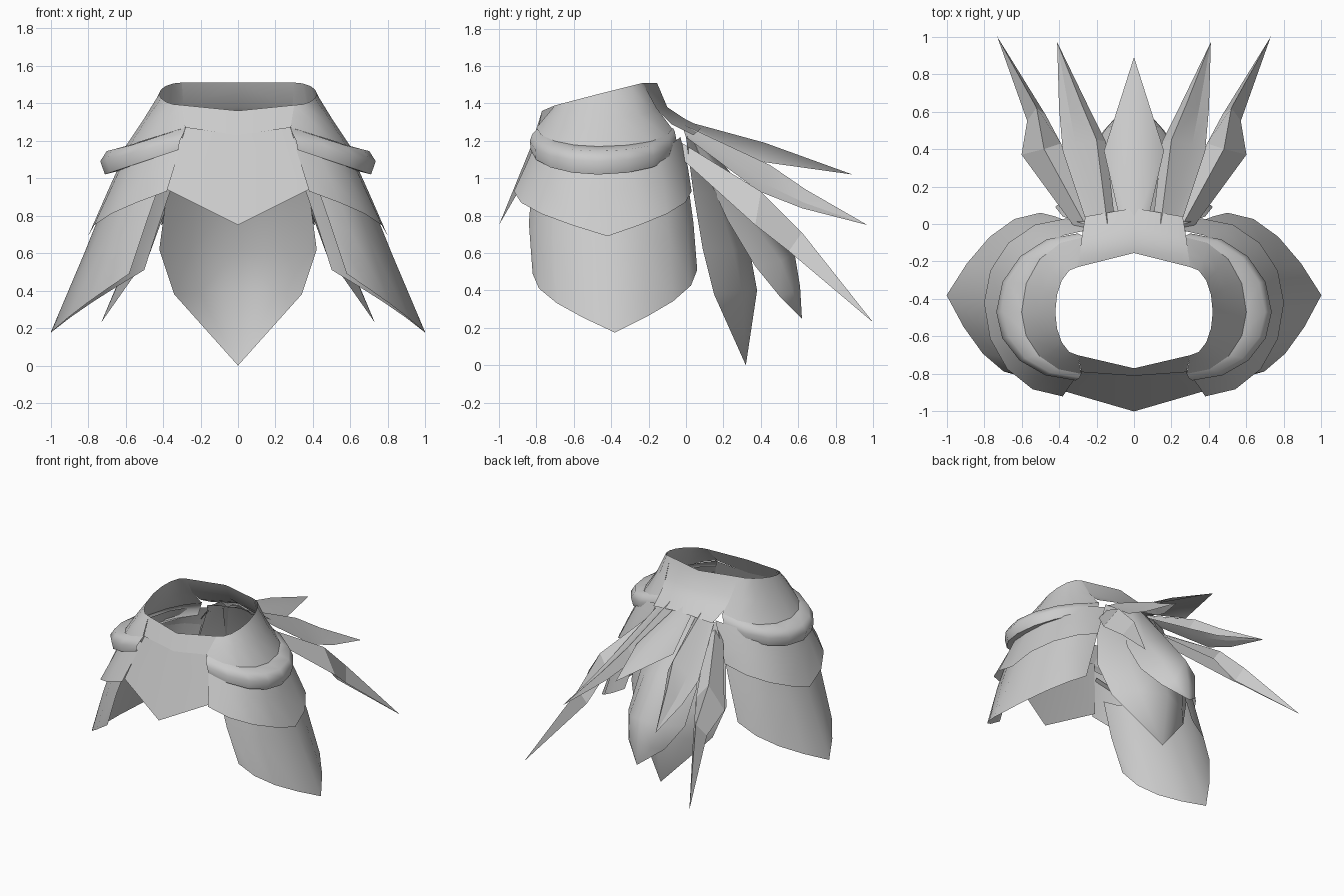
import bpy, bmesh, math
from mathutils import Vector

cube = bpy.data.objects.get("Cube")
if cube:
    bpy.data.objects.remove(cube)

# One plain grey for the whole garment
grey = bpy.data.materials.new("plain_grey")
grey.use_nodes = True
GREY = (0.6, 0.6, 0.6, 1)
grey.diffuse_color = GREY
grey.node_tree.nodes["Principled BSDF"].inputs["Base Color"].default_value = GREY


def loft(name, rows, angle=40):
    """Skin rows of points on the left half and mirror them to the right."""
    bm = bmesh.new()
    grid = [[bm.verts.new(p) for p in row] for row in rows]
    for a, b in zip(grid, grid[1:]):
        for i in range(len(a) - 1):
            bm.faces.new((a[i], a[i + 1], b[i + 1], b[i]))
    bmesh.ops.remove_doubles(bm, verts=bm.verts, dist=0.001)
    bmesh.ops.recalc_face_normals(bm, faces=bm.faces)
    # Open sheets should face away from the body axis
    axis = Vector((0, -0.42, 0.95))
    if sum((f.calc_center_median() - axis).dot(f.normal) * f.calc_area() for f in bm.faces) < 0:
        bmesh.ops.reverse_faces(bm, faces=bm.faces)
    mesh = bpy.data.meshes.new(name)
    bm.to_mesh(mesh)
    bm.free()
    mesh.materials.append(grey)
    obj = bpy.data.objects.new(name, mesh)
    bpy.context.collection.objects.link(obj)
    mirror = obj.modifiers.new("mirror", "MIRROR")
    mirror.merge_threshold = 0.002
    bpy.ops.object.select_all(action="DESELECT")
    obj.select_set(True)
    bpy.context.view_layer.objects.active = obj
    bpy.ops.object.shade_smooth_by_angle(angle=math.radians(angle))


# How the height of a row changes from its ends to its middle
def level(t):
    return 1 - math.cos(t)


def vee(t):
    return t / (math.pi / 2)


def sag(t):
    return math.sin(t)


def arc(front, mid, back, height=vee, point=0):
    """Half-round row from a front point round the hip to a back point."""
    steps = 4

    def blend(end, i):
        t = i / steps * math.pi / 2
        wx = math.sin(t) * (1 - point) + vee(t) * point
        weights = (wx, level(t), height(t))
        return tuple(e + (m - e) * w for e, m, w in zip(end, mid, weights))

    row = [blend(front, i) for i in range(steps + 1)]
    return row + [blend(back, i) for i in range(steps - 1, -1, -1)]


# Waist collar over each hip
loft("hip_collar", [
    arc((.30, -.70, 1.39), (.42, -.47, 1.45), (.30, -.23, 1.51), level),
    arc((.29, -.75, 1.33), (.50, -.47, 1.32), (.29, -.16, 1.38), sag),
    arc((.28, -.80, 1.27), (.60, -.47, 1.17), (.27, -.07, 1.26), sag),
])

# Rolled band round each hip
loft("hip_band", [
    arc((.28, -.79, 1.27), (.59, -.47, 1.17), (.27, -.07, 1.27), sag),
    arc((.29, -.82, 1.24), (.70, -.47, 1.145), (.28, -.06, 1.25), sag),
    arc((.31, -.835, 1.20), (.735, -.47, 1.09), (.30, -.05, 1.20), sag),
    arc((.32, -.83, 1.15), (.71, -.47, 1.02), (.31, -.06, 1.15), sag),
    arc((.31, -.79, 1.17), (.63, -.47, 1.04), (.30, -.08, 1.16), sag),
], 75)

# Short and long hip plates
loft("upper_hip_plate", [
    arc((.29, -.79, 1.22), (.61, -.46, 1.12), (.24, -.03, 1.22)),
    arc((.34, -.86, 1.06), (.70, -.44, .92), (.31, .01, 1.06)),
    arc((.38, -.92, .93), (.80, -.42, .69), (.36, .03, .93)),
])
loft("lower_hip_plate", [
    arc((.40, -.82, 1.02), (.66, -.42, 1.0), (.32, .0, 1.05)),
    arc((.49, -.84, .76), (.82, -.40, .60), (.42, .04, .76), vee, .4),
    arc((.58, -.82, .49), (1.0, -.38, .175), (.50, .06, .51), vee, .8),
])

# Front waist strip and pointed front plate
loft("front_strip", [
    [(0, -.77, 1.36), (.30, -.70, 1.39)],
    [(0, -.81, 1.23), (.28, -.79, 1.27)],
])
loft("front_plate", [
    [(0, -.80, 1.24), (.28, -.78, 1.27)],
    [(0, -1.0, .75), (.38, -.89, .94)],
])

# Back waist panel with flared hem
loft("back_panel", [
    [(0, -.155, 1.51), (.30, -.23, 1.51)],
    [(0, -.10, 1.38), (.29, -.16, 1.37)],
    [(0, -.01, 1.32), (.28, -.08, 1.29)],
    [(0, .085, 1.27), (.26, .04, 1.23)],
], 30)


def curved_leaf(name, sections, tip):
    """Bowed leaf: each section is a centre point and an edge point."""
    rows = []
    for c, e in sections:
        c, e = Vector(c), Vector(e)
        side = c.lerp(e, 0.6)
        side.y += (c.y - e.y) * 0.25
        rows.append([c, side, e])
    loft(name, rows + [[Vector(tip)] * 3], 60)


# Two hanging leaves at the back
curved_leaf("long_back_leaf", [
    ((0, .04, 1.25), (.27, .0, 1.22)),
    ((0, .22, .92), (.38, .04, .92)),
    ((0, .34, .62), (.42, .09, .62)),
    ((0, .38, .40), (.34, .15, .38)),
], (0, .32, 0))
curved_leaf("short_back_leaf", [
    ((0, .05, 1.26), (.15, .02, 1.22)),
    ((0, .36, .88), (.25, .22, .78)),
    ((0, .58, .60), (.25, .37, .53)),
    ((0, .61, .42), (.16, .50, .37)),
], (0, .62, .25))

# Ridged tail feathers, fanned outwards
loft("centre_feather", [
    [(0, -.02, 1.31), (.07, .0, 1.27)],
    [(0, .42, 1.19), (.16, .39, 1.09)],
    [(0, .89, 1.02)] * 2,
], 10)
loft("middle_feather", [
    [(.10, .0, 1.25), (.14, -.02, 1.29), (.20, -.01, 1.25), (.25, .0, 1.22)],
    [(.15, .44, .98), (.20, .45, 1.07), (.31, .42, .97), (.38, .39, .93)],
    [(.25, .64, .87), (.28, .64, .94), (.35, .63, .87), (.40, .62, .84)],
    [(.41, .97, .75)] * 4,
], 10)
loft("outer_feather", [
    [(.20, .0, 1.16), (.24, -.04, 1.20), (.30, -.04, 1.12)],
    [(.39, .43, .82), (.48, .40, .93), (.60, .37, .75)],
    [(.47, .58, .60), (.52, .62, .71), (.57, .55, .61)],
    [(.73, 1.0, .23)] * 3,
], 10)
